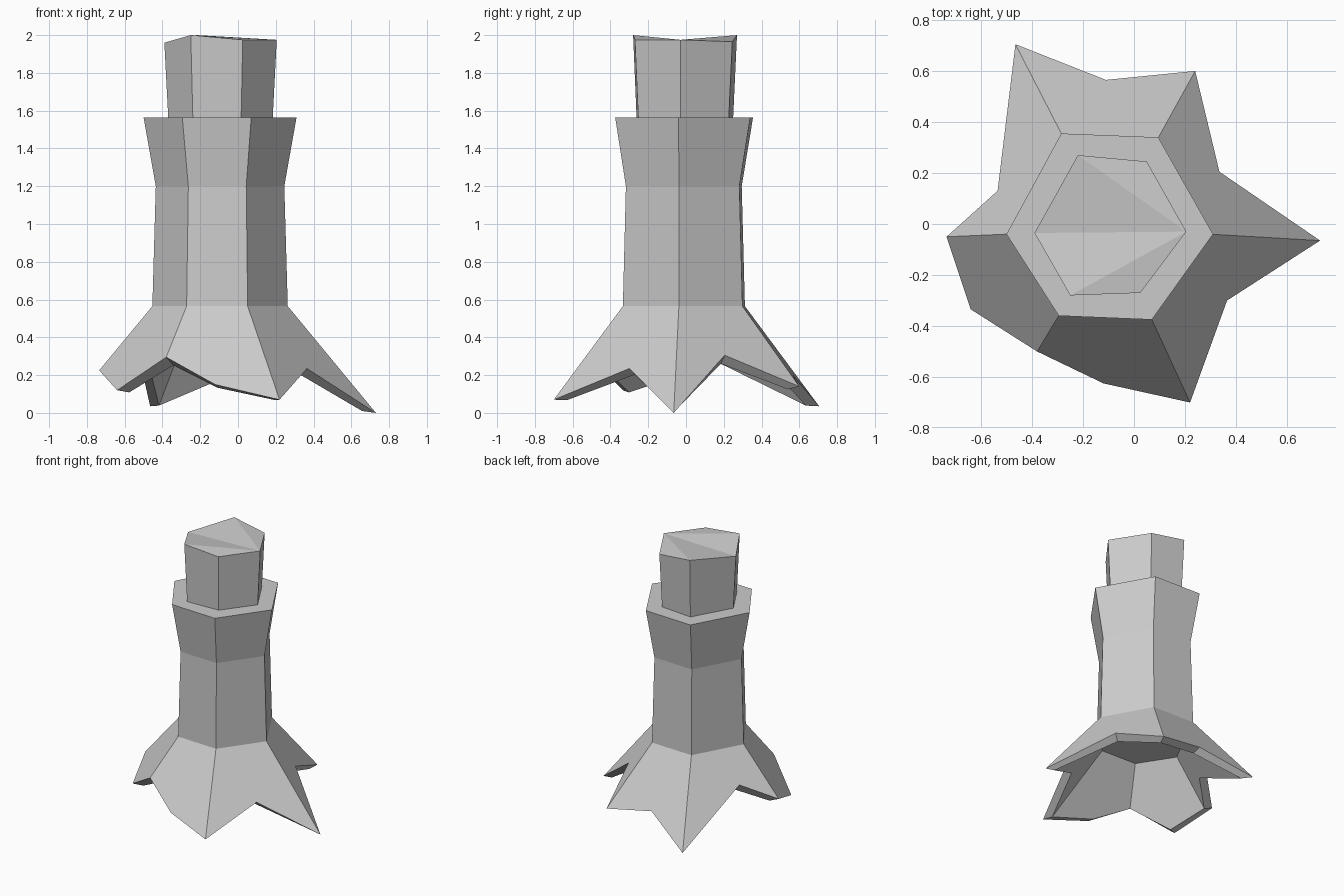
import bpy
import bmesh
from mathutils import Vector

cube = bpy.data.objects.get("Cube")
if cube:
    bpy.data.objects.remove(cube, do_unlink=True)

CENTRE = Vector((-0.095, -0.02))

# One plain stone grey
stone = bpy.data.materials.new("stone_grey")
stone.use_nodes = True
grey = (0.6, 0.6, 0.6, 1)
stone.diffuse_color = grey
stone.node_tree.nodes["Principled BSDF"].inputs["Base Color"].default_value = grey


def scaled(outline, factor, height):
    """Copy a flat outline, scaled about the tower axis, to one height."""
    points = [CENTRE + (Vector(p[:2]) - CENTRE) * factor for p in outline]
    return [(p.x, p.y, height) for p in points]


def add_ring(bm, points):
    return [bm.verts.new(p) for p in points]


def bridge(bm, lower, upper):
    count = len(lower)
    for i in range(count):
        j = (i + 1) % count
        bm.faces.new((lower[i], lower[j], upper[j], upper[i]))


def bridge_spread(bm, rim, hexagon):
    """Join a rim of tips and notches to a hexagon, one face per side."""
    for i in range(6):
        j = (i + 1) % 6
        tip, notch, next_tip = rim[2 * i], rim[2 * i + 1], rim[2 * j]
        bm.faces.new((tip, notch, next_tip, hexagon[j], hexagon[i]))


def finish(bm, name):
    bmesh.ops.recalc_face_normals(bm, faces=bm.faces[:])
    mesh = bpy.data.meshes.new(name)
    bm.to_mesh(mesh)
    bm.free()
    mesh.materials.append(stone)
    obj = bpy.data.objects.new(name, mesh)
    bpy.context.collection.objects.link(obj)
    return obj


# Uneven six-sided outline of the shaft, counter-clockwise from the left side
shaft_outline = [(0.31, -0.04), (0.095, 0.34), (-0.285, 0.355),
                 (-0.5, -0.04), (-0.295, -0.36), (0.07, -0.375)]

# Rim of the spread foot: tip, notch, tip, notch ...
foot_rim = [(0.73, -0.065, 0.0), (0.335, 0.205, 0.305),
            (0.24, 0.6, 0.14), (-0.11, 0.565, 0.2),
            (-0.465, 0.705, 0.035), (-0.535, 0.13, 0.345),
            (-0.735, -0.05, 0.225), (-0.64, -0.335, 0.12),
            (-0.38, -0.5, 0.295), (-0.12, -0.625, 0.15),
            (0.22, -0.7, 0.07), (0.365, -0.3, 0.235)]

# Shaft with spread foot and hollow underside
bm = bmesh.new()
ledge = add_ring(bm, scaled(shaft_outline, 1, 1.565))
neck = add_ring(bm, scaled(shaft_outline, 0.84, 1.2))
waist = add_ring(bm, scaled(shaft_outline, 0.885, 0.565))
outer = add_ring(bm, foot_rim)
inner = add_ring(bm, [(x * 0.9, y * 0.9, z * 0.82 + 0.01) for x, y, z in foot_rim])
ceiling = add_ring(bm, scaled(shaft_outline, 0.78, 0.5))
bm.faces.new(ledge)
bridge(bm, neck, ledge)
bridge(bm, waist, neck)
bridge_spread(bm, outer, waist)
bridge(bm, inner, outer)
bridge_spread(bm, inner, ceiling)
bm.faces.new(ceiling)
finish(bm, "shaft_and_foot")

# Smaller upper block with an uneven faceted top
block_top = [(0.205, -0.03, 1.975), (0.05, 0.245, 1.965), (-0.22, 0.27, 2.0),
             (-0.39, -0.035, 1.96), (-0.25, -0.28, 2.0), (0.025, -0.27, 1.975)]
bm = bmesh.new()
top = add_ring(bm, block_top)
base = add_ring(bm, scaled(block_top, 0.93, 1.565))
bridge(bm, base, top)
for i in range(1, 5):
    bm.faces.new((top[0], top[i], top[i + 1]))
bm.faces.new(base)
finish(bm, "upper_block")
